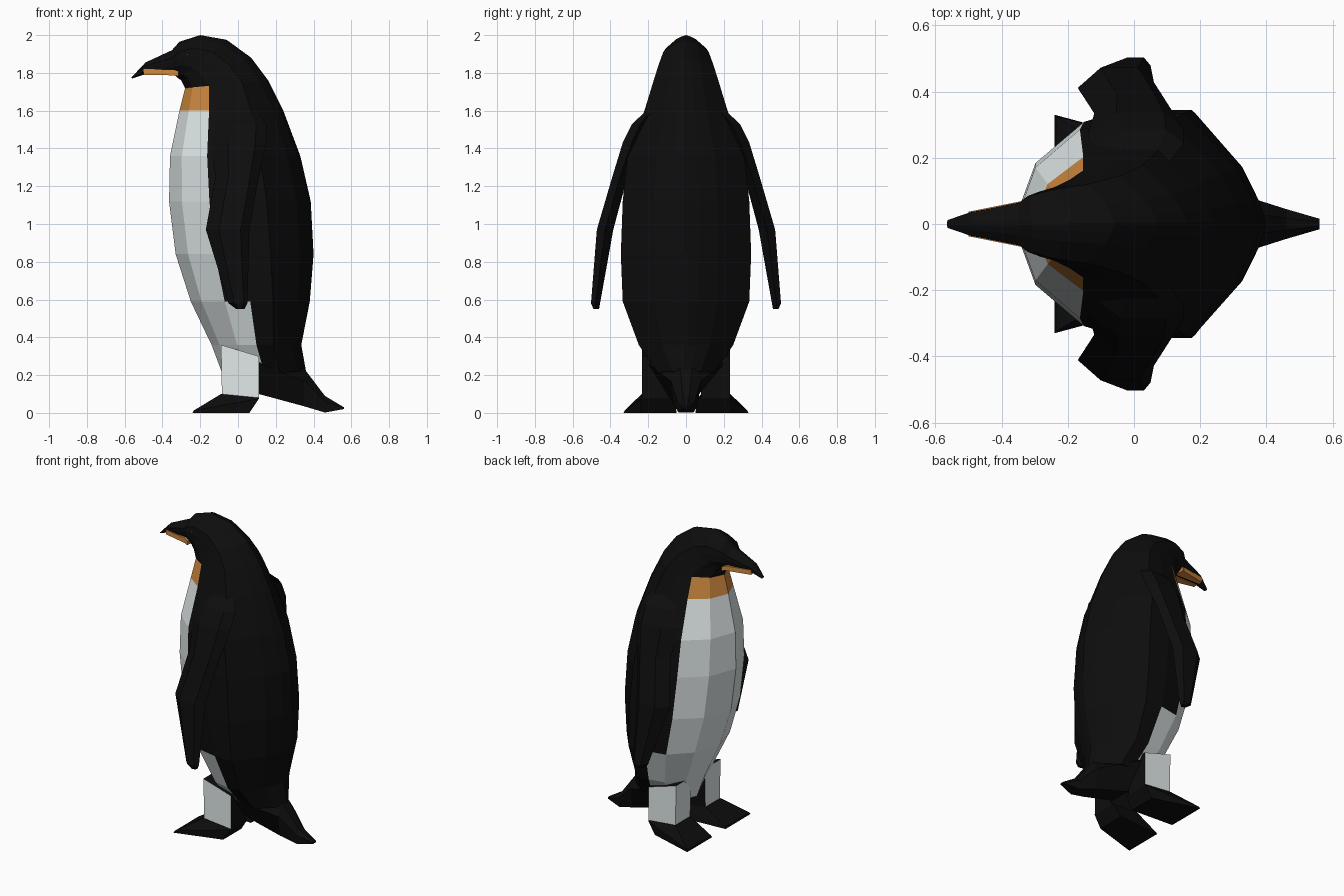
import bpy, bmesh

if "Cube" in bpy.data.objects:
    bpy.data.objects.remove(bpy.data.objects["Cube"])


def material(name, rgb):
    m = bpy.data.materials.new(name)
    m.diffuse_color = (*rgb, 1)
    m.use_nodes = True
    m.node_tree.nodes["Principled BSDF"].inputs["Base Color"].default_value = m.diffuse_color
    return m


BLACK = material("black", (0.004, 0.004, 0.004))
WHITE = material("white", (0.76, 0.82, 0.82))
ORANGE = material("orange", (0.63, 0.25, 0.05))
MATS = [BLACK, WHITE, ORANGE]


def loft(name, rings, colour=lambda ring, side: 0):
    """Skin a list of equal-length point rings, capping both ends."""
    bm = bmesh.new()
    vs = [[bm.verts.new(p) for p in r] for r in rings]
    n = len(rings[0])
    for i in range(len(vs) - 1):
        for j in range(n):
            k = (j + 1) % n
            f = bm.faces.new((vs[i][j], vs[i][k], vs[i + 1][k], vs[i + 1][j]))
            f.material_index = colour(i, j)
    for r, i in ((vs[0], 0), (vs[-1], len(vs) - 1)):
        bm.faces.new(r).material_index = colour(i, -1)
    bmesh.ops.recalc_face_normals(bm, faces=bm.faces)
    me = bpy.data.meshes.new(name)
    bm.to_mesh(me)
    bm.free()
    for m in MATS:
        me.materials.append(m)
    ob = bpy.data.objects.new(name, me)
    bpy.context.collection.objects.link(ob)
    return ob


# Unit cross-section: u from front (-1) to back (1), v is half width
half = [(-.82, .55), (-.43, .92), (0, 1), (.38, 1), (.8, .5), (.94, .2)]
section = [(-1, 0)] + half + [(1, 0)] + [(u, -v) for u, v in reversed(half)]
N = len(section)

# Body, head and beak: front x, front z, back x, back z, half width
profile = [
    (-.08, .20, .36, .22, .15),
    (-.14, .36, .335, .36, .25),
    (-.25, .59, .38, .59, .335),
    (-.33, .84, .40, .84, .345),
    (-.365, 1.12, .385, 1.12, .335),
    (-.36, 1.36, .33, 1.36, .31),
    (-.31, 1.60, .24, 1.60, .22),
    (-.28, 1.72, .16, 1.76, .175),
    (-.30, 1.76, .07, 1.88, .145),
    (-.315, 1.77, -.06, 1.975, .12),
    (-.325, 1.78, -.20, 2.0, .105),
    (-.33, 1.785, -.31, 1.965, .085),
    (-.34, 1.79, -.35, 1.92, .065),
    (-.50, 1.79, -.49, 1.855, .035),
    (-.56, 1.77, -.565, 1.775, .012),
]
rings = []
for fx, fz, bx, bz, w in profile:
    rings.append([(fx + (bx - fx) * (u + 1) / 2, w * v, fz + (bz - fz) * (u + 1) / 2)
                  for u, v in section])


def body_colour(ring, side):
    if side < 0:
        return 0
    col = min(side, N - 1 - side)
    if ring == 6 and col < 2:
        return 2
    if ring < 2 and col < 3 or ring < 6 and col < 2:
        return 1
    return 0


loft("body", rings, body_colour)

# Tail: x, bottom z, top z, half width at bottom and top
tail = [(.11, .10, .34, .07, .20), (.35, .035, .235, .06, .08),
        (.46, .002, .09, .04, .045), (.56, .02, .03, .016, .016)]
loft("tail", [[(x, -b, lo), (x, b, lo), (x, t, (lo + 2 * hi) / 3), (x, t * .4, hi),
               (x, -t * .4, hi), (x, -t, (lo + 2 * hi) / 3)] for x, lo, hi, b, t in tail])

# Flipper: z, leading x, trailing x, inner y, outer y
flipper = [(1.60, -.08, .10, .15, .21), (1.53, -.12, .15, .20, .285),
           (1.43, -.14, .15, .24, .335), (1.25, -.12, .11, .31, .39),
           (.97, -.17, .06, .385, .472), (.58, -.05, .05, .455, .503),
           (.55, -.01, .035, .46, .49)]

for s, label in ((1, "left"), (-1, "right")):
    loft("flipper_" + label, [
        [(a, s * (i * .7 + o * .3), z), (a + (b - a) * .3, s * o, z),
         (a + (b - a) * .8, s * o, z), (b, s * (i + o) / 2, z),
         (a + (b - a) * .6, s * i, z)] for z, a, b, i, o in flipper])

    # Leg: white front and outside, black at the back and inside
    loft("leg_" + label, [
        [(a, s * i, z), (a, s * .232, z), (b, s * .232, z2), (b, s * i, z2)]
        for a, b, i, z, z2 in ((-.085, .11, .08, .09, .075), (-.09, .11, .07, .36, .30))],
        lambda ring, side: 1 if side in (0, 1) else 0)

    # Foot: wedge that splays forwards
    loft("foot_" + label, [
        [(-.24, s * .07, 0), (-.24, s * .33, 0), (.06, s * .24, 0), (.06, s * .05, 0)],
        [(-.235, s * .075, .012), (-.235, s * .325, .012), (.11, s * .235, .075), (.11, s * .06, .075)],
        [(-.09, s * .08, .10), (-.09, s * .235, .10), (.11, s * .235, .08), (.11, s * .08, .08)]])

    # Orange stripe on the lower beak
    loft("beak_stripe_" + label, [
        [(x, s * .01, lo), (x, s * y, lo), (x, s * y, hi), (x, s * .01, hi)]
        for x, y, lo, hi in ((-.315, .079, 1.783, 1.81), (-.34, .069, 1.787, 1.818),
                             (-.50, .037, 1.79, 1.82))])
    stripe = bpy.data.objects["beak_stripe_" + label]
    for p in stripe.data.polygons:
        p.material_index = 2

    # Eye
    loft("eye_" + label, [
        [(-.27, s * y, 1.895), (-.258, s * y, 1.905), (-.235, s * y, 1.90),
         (-.238, s * y, 1.886), (-.26, s * y, 1.885)] for y in (.04, .102)],
        lambda ring, side: 1)
